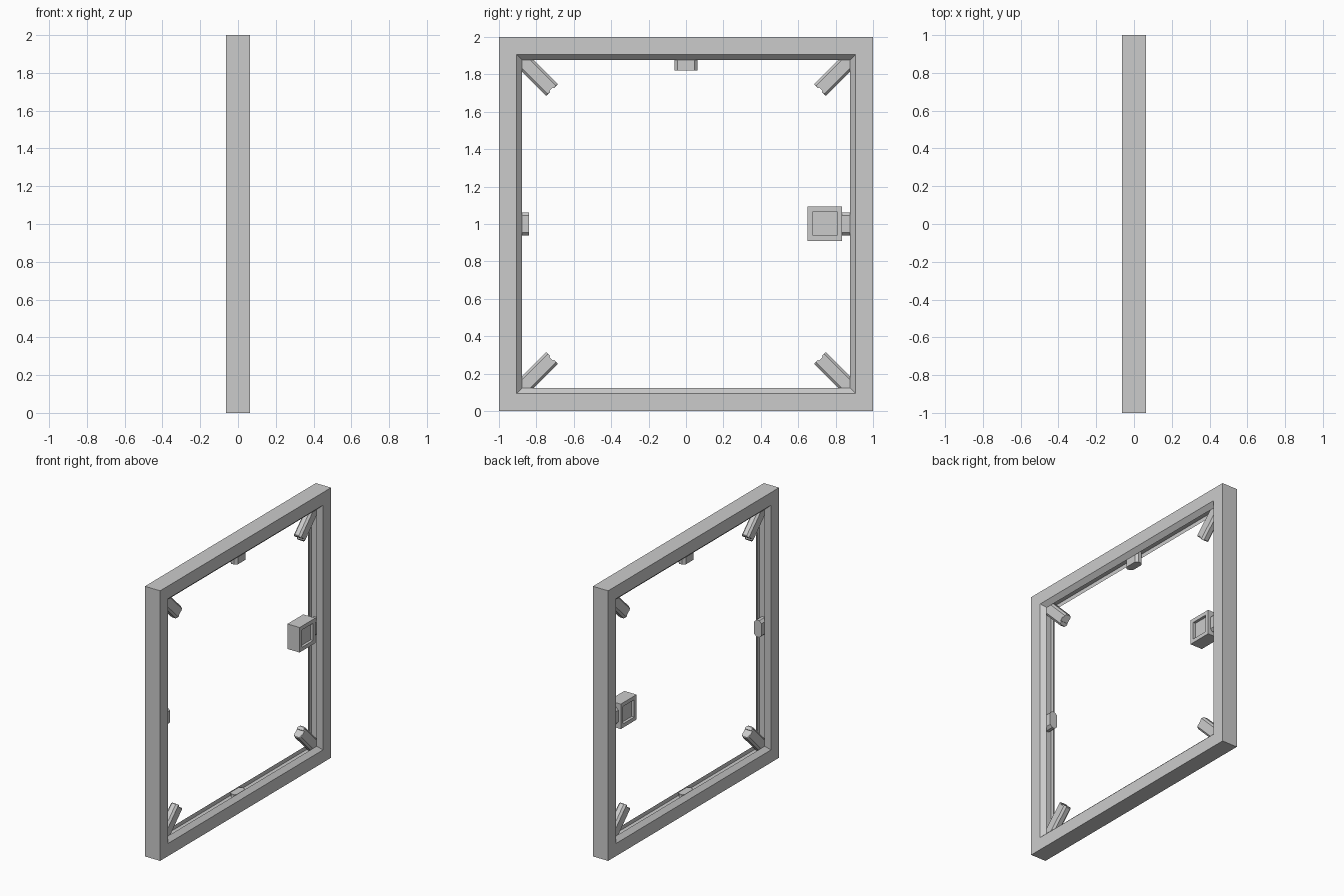
import bpy, bmesh, math
from mathutils import Matrix, Vector

if "Cube" in bpy.data.objects:
    bpy.data.objects.remove(bpy.data.objects["Cube"])

CENTRE = Vector((0, 0, 1))


def finish(bm, name):
    bmesh.ops.recalc_face_normals(bm, faces=bm.faces)
    mesh = bpy.data.meshes.new(name)
    bm.to_mesh(mesh)
    bm.free()
    obj = bpy.data.objects.new(name, mesh)
    bpy.context.collection.objects.link(obj)
    return obj


def loft(bm, rings, closed=False):
    """Bridge vertex rings; cap the ends unless closed into a loop."""
    vs = [[bm.verts.new(p) for p in ring] for ring in rings]
    n = len(vs[0])
    for i in range(len(vs) - (0 if closed else 1)):
        a, b = vs[i], vs[(i + 1) % len(vs)]
        for j in range(n):
            k = (j + 1) % n
            bm.faces.new((a[j], a[k], b[k], b[j]))
    if not closed:
        bm.faces.new(vs[0])
        bm.faces.new(vs[-1])


def octagon(hx, hw, c):
    """Chamfered rectangle, x by width."""
    return [(hx, hw - c), (hx - c, hw), (c - hx, hw), (-hx, hw - c),
            (-hx, c - hw), (c - hx, -hw), (hx - c, -hw), (hx, c - hw)]


def radial_bar(name, angle, outer, inner, hx, hw, c, tip=0.0):
    """Chamfered bar pointing from the frame toward its middle."""
    bm = bmesh.new()
    prof = octagon(hx, hw, c)
    rings = [[(x, outer, w) for x, w in prof]]
    if tip:
        rings.append([(x, inner + tip, w) for x, w in prof])
        prof = octagon(hx - tip / 2, hw - tip, c * 0.7)
    rings.append([(x, inner, w) for x, w in prof])
    loft(bm, rings)
    bm.transform(Matrix.Translation(CENTRE) @ Matrix.Rotation(angle, 4, 'X'))
    return finish(bm, name)


# square frame: bevelled lips with a groove round the inside
bm = bmesh.new()
section = [(-.0625, 1), (.0625, 1), (.0625, .906), (.031, .876), (.031, .906),
           (-.031, .906), (-.031, .876), (-.0625, .906)]
loft(bm, [[(x, sy * h, 1 + sz * h) for sy, sz in ((1, 1), (-1, 1), (-1, -1), (1, -1))]
          for x, h in section], closed=True)
finish(bm, "frame")

# studs in the middle of each side
for name, deg, inner in (("stud_right", 0, .83), ("stud_top", 90, .822),
                         ("stud_left", 180, .84), ("stud_bottom", 270, .882)):
    radial_bar(name, math.radians(deg), .906, inner, .03, .0625, .018)

# diagonal prongs in the four corners, each with a shallow notch in the tip
for i in range(4):
    a = math.radians(45 + 90 * i)
    prong = radial_bar(f"corner_prong_{i}", a, 1.27, 1.012, .03, .045, .014, .006)
    bm = bmesh.new()
    bmesh.ops.create_cube(bm, size=1, matrix=Matrix.Translation(CENTRE)
                          @ Matrix.Rotation(a, 4, 'X')
                          @ Matrix.Translation((0, 1.012, 0))
                          @ Matrix.Diagonal((.2, .016, .03, 1)))
    cutter = finish(bm, f"notch_cutter_{i}")
    cutter.hide_render = True
    cutter.hide_set(True)
    mod = prong.modifiers.new("notch", 'BOOLEAN')
    mod.operation = 'DIFFERENCE'
    mod.object = cutter

# control box on the right stud, recessed panel on both faces
bm = bmesh.new()
rings = []
for x, h in ((-.03, .064), (-.05, .064), (-.05, .0925), (.05, .0925), (.05, .064), (.03, .064)):
    rings.append([(x, .742 + sy * h, 1.002 + sz * h)
                  for sy, sz in ((1, 1), (-1, 1), (-1, -1), (1, -1))])
loft(bm, rings)
finish(bm, "control_box")
